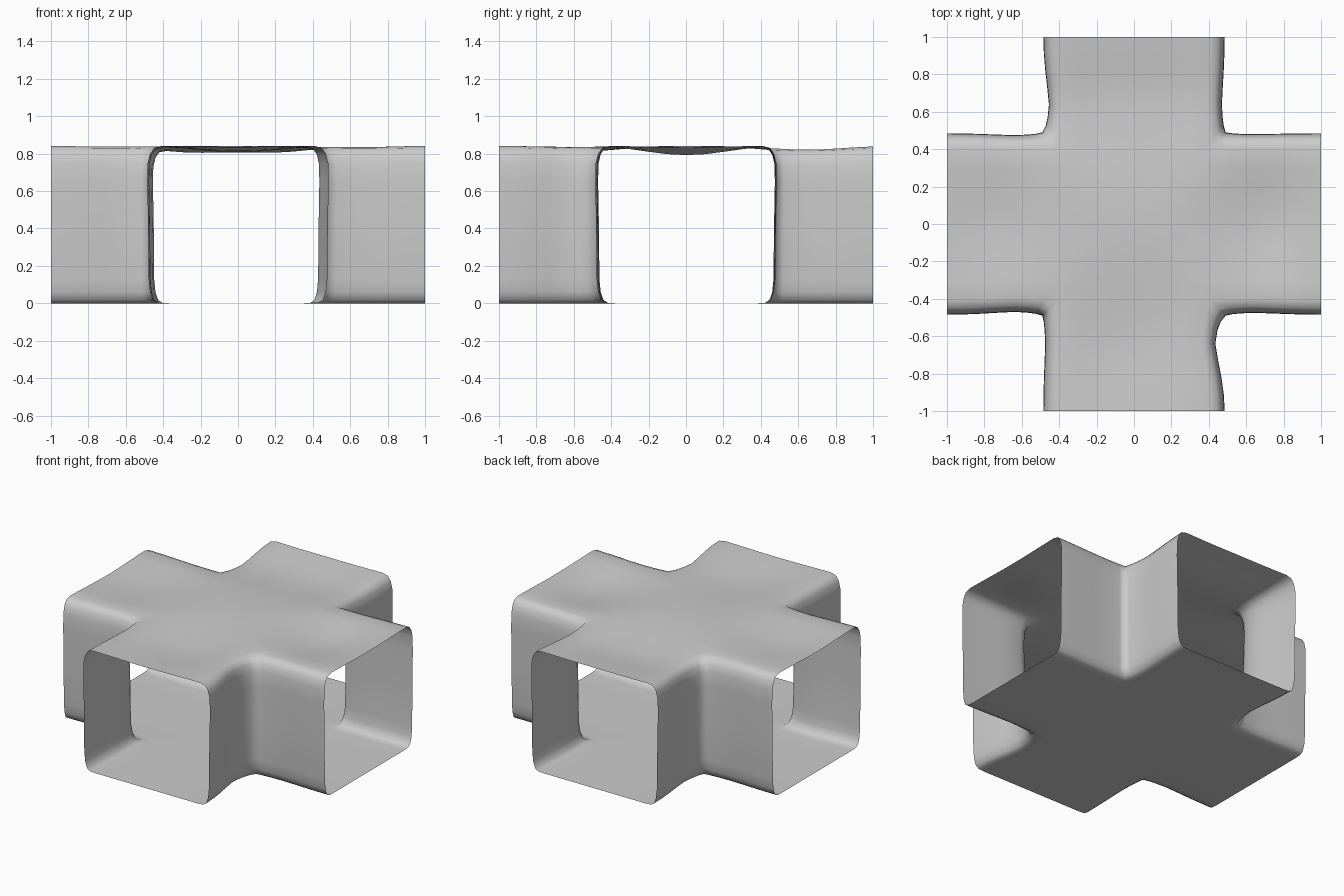
import bpy, bmesh, math
from mathutils import Vector

cube = bpy.data.objects.get("Cube")
if cube:
    bpy.data.objects.remove(cube)

mat = bpy.data.materials.new("plain grey")
mat.use_nodes = True
GREY = (0.6, 0.6, 0.6, 1)
mat.diffuse_color = GREY
mat.node_tree.nodes["Principled BSDF"].inputs["Base Color"].default_value = GREY

# Half section of a passage: (fraction towards the side wall, height)
PROFILE = [(0, 0), (0.45, 0), (0.8, 0), (0.89, 0.003), (0.94, 0.018), (0.97, 0.06),
           (0.985, 0.13), (0.99, 0.4), (1, 0.65), (0.995, 0.75), (0.97, 0.8),
           (0.925, 0.832), (0.84, 0.843), (0.63, 0.843), (0.42, 0.843),
           (0.21, 0.843), (0, 0.843)]

# Distance out along an arm where the wall sits, and where its centre line sits
WALL_OUT = [1, 0.91, 0.82, 0.73, 0.64, 0.57, 0.525]
AXIS_OUT = [1, 0.91, 0.82, 0.73, 0.6, 0.42, 0.21]


def half_path(end, pinch):
    """Wall and centre-line points from an arm's mouth to the inner corner."""
    blend = [0, 0.1, 0.35, 0.7, 1]
    widths = [end + (pinch - end) * b for b in blend]
    widths += [pinch + (0.49 - pinch) * 0.2, pinch + (0.49 - pinch) * 0.5]
    return list(zip(widths, WALL_OUT, AXIS_OUT))


def sag(x, y):
    """Gentle hollows in the roof over the arms."""
    hollows = [(-0.76, 0, 0.03, 0.2), (0, -0.6, 0.035, 0.22),
               (0.68, 0.1, 0.035, 0.17), (0.68, -0.12, 0.03, 0.17),
               (0.2, 0.65, 0.035, 0.2), (-0.25, 0.65, 0.035, 0.2)]
    return sum(d * math.exp(-((x - cx) ** 2 + (y - cy) ** 2) / (2 * r * r))
               for cx, cy, d, r in hollows)


# Each corner: x side, y side, pinch of the y arm's wall, pinch of the x arm's wall
CORNERS = [(1, -1, 0.435, 0.475), (-1, -1, 0.475, 0.47),
           (1, 1, 0.47, 0.48), (-1, 1, 0.455, 0.475)]

bm = bmesh.new()
for sx, sy, pinch_y, pinch_x in CORNERS:
    path = [((w, o), (0, a)) for w, o, a in half_path(0.485, pinch_y)]
    path.append(((0.49, 0.49), (0, 0)))
    path += [((o, w), (a, 0)) for w, o, a in reversed(half_path(0.485, pinch_x))]
    rows = []
    for wall, axis in path:
        wall, axis = Vector(wall), Vector(axis)
        row = []
        for f, z in PROFILE:
            p = axis.lerp(wall, f)
            x, y = p.x * sx, p.y * sy
            if z > 0.7:
                z -= sag(x, y)
            row.append(bm.verts.new((x, y, z)))
        rows.append(row)
    # Skin between neighbouring half sections
    for r0, r1 in zip(rows, rows[1:]):
        for i in range(len(PROFILE) - 1):
            quad = (r0[i], r1[i], r1[i + 1], r0[i + 1])
            bm.faces.new(quad if sx * sy > 0 else quad[::-1])

# Join the four corners along the centre lines
bmesh.ops.remove_doubles(bm, verts=bm.verts, dist=0.0005)
bmesh.ops.recalc_face_normals(bm, faces=bm.faces)
if sum(f.normal.z * f.calc_area() * (f.calc_center_median().z - 0.4) for f in bm.faces) < 0:
    bmesh.ops.reverse_faces(bm, faces=bm.faces)
for f in bm.faces:
    f.smooth = True

mesh = bpy.data.meshes.new("crossing_tunnel")
bm.to_mesh(mesh)
bm.free()
mesh.materials.append(mat)
tunnel = bpy.data.objects.new("crossing_tunnel", mesh)
bpy.context.collection.objects.link(tunnel)
